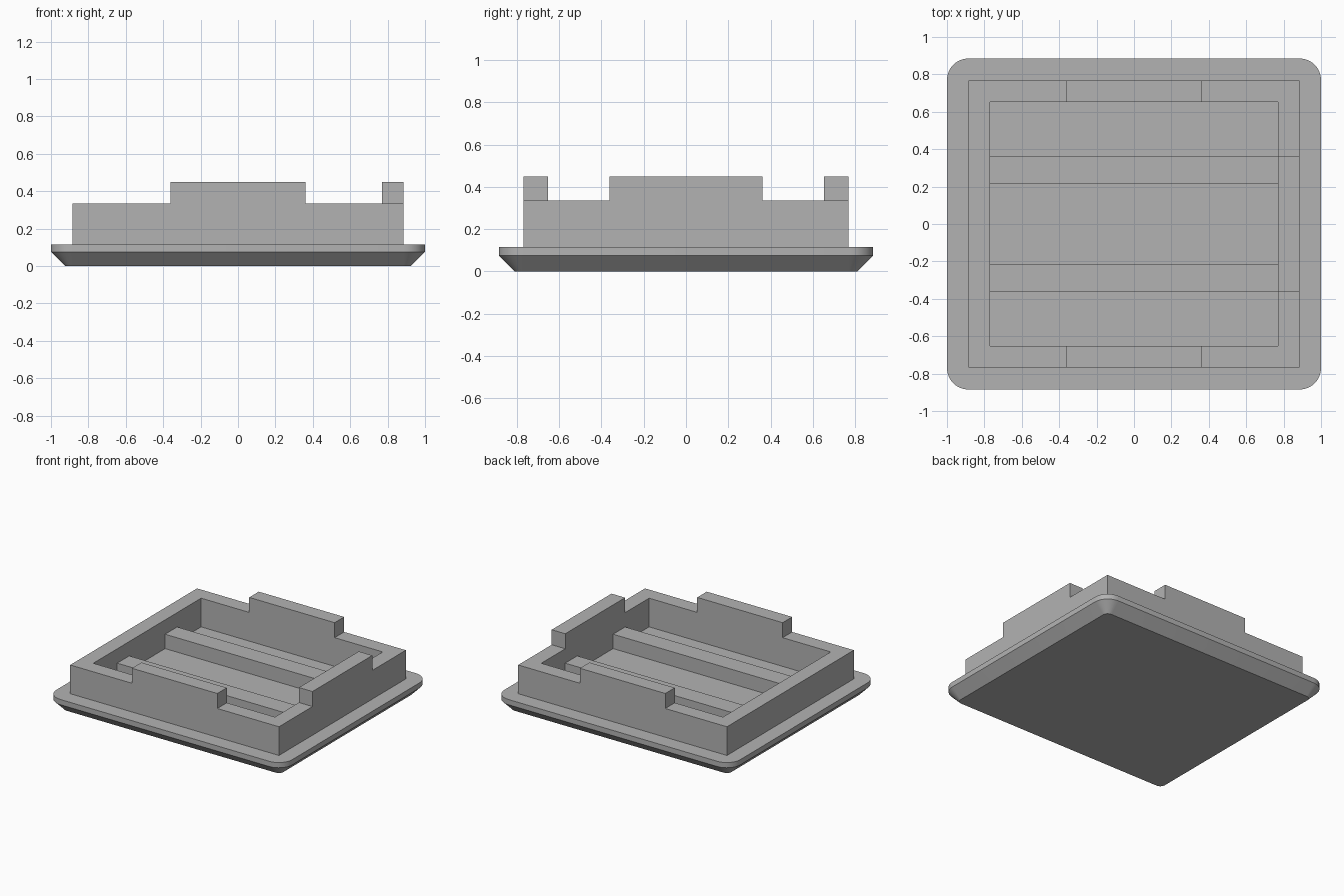
import bpy, bmesh
from math import cos, sin, pi

cube = bpy.data.objects.get("Cube")
if cube:
    bpy.data.objects.remove(cube, do_unlink=True)

grey = bpy.data.materials.new("matte grey")
grey.use_nodes = True
colour = (0.45, 0.45, 0.45, 1)
grey.diffuse_color = colour
grey.node_tree.nodes["Principled BSDF"].inputs["Base Color"].default_value = colour

# Key levels and wall sizes
RIM, PLATE, RIB, WALL, TAB = 0.075, 0.115, 0.225, 0.335, 0.45
OUT_X, OUT_Y, THICK = 0.885, 0.768, 0.115
IN_X, IN_Y = OUT_X - THICK, OUT_Y - THICK


def finish(name, bm):
    bmesh.ops.recalc_face_normals(bm, faces=bm.faces)
    mesh = bpy.data.meshes.new(name)
    bm.to_mesh(mesh)
    bm.free()
    mesh.materials.append(grey)
    obj = bpy.data.objects.new(name, mesh)
    bpy.context.collection.objects.link(obj)
    return obj


def rounded_loop(bm, hx, hy, r, z, steps=8):
    verts = []
    for q, (sx, sy) in enumerate([(1, 1), (-1, 1), (-1, -1), (1, -1)]):
        for i in range(steps + 1):
            a = (q + i / steps) * pi / 2
            verts.append(bm.verts.new((sx * (hx - r) + r * cos(a),
                                       sy * (hy - r) + r * sin(a), z)))
    return verts


def bridge(bm, low, high):
    n = len(low)
    for i in range(n):
        j = (i + 1) % n
        bm.faces.new((low[i], low[j], high[j], high[i]))


def box(name, x0, x1, y0, y1, z0, z1):
    bm = bmesh.new()
    corners = [(x0, y0), (x1, y0), (x1, y1), (x0, y1)]
    low, high = [[bm.verts.new((x, y, z)) for x, y in corners] for z in (z0, z1)]
    bridge(bm, low, high)
    bm.faces.new(low)
    bm.faces.new(high)
    return finish(name, bm)


# Base plate with rounded corners and a chamfered underside
bm = bmesh.new()
loops = [rounded_loop(bm, 1 - d, 0.885 - d, 0.115 - d, z)
         for d, z in [(0.075, 0), (0, RIM), (0, PLATE)]]
for low, high in zip(loops, loops[1:]):
    bridge(bm, low, high)
bm.faces.new(loops[0])
bm.faces.new(loops[-1])
plate = finish("base_plate", bm)
bpy.context.view_layer.objects.active = plate
plate.select_set(True)
bpy.ops.object.shade_smooth_by_angle(angle=pi / 6)
plate.select_set(False)

# Rectangular wall frame
bm = bmesh.new()
ring = []
for hx, hy, z in [(OUT_X, OUT_Y, PLATE), (OUT_X, OUT_Y, WALL),
                  (IN_X, IN_Y, WALL), (IN_X, IN_Y, PLATE)]:
    ring.append([bm.verts.new((sx * hx, sy * hy, z))
                 for sx, sy in [(-1, -1), (1, -1), (1, 1), (-1, 1)]])
for i in range(4):
    bridge(bm, ring[i], ring[(i + 1) % 4])
finish("wall_frame", bm)

# Raised tabs on three walls
HALF = 0.362
box("front_tab", -HALF, HALF, -OUT_Y, -IN_Y, WALL, TAB)
box("back_tab", -HALF, HALF, IN_Y, OUT_Y, WALL, TAB)
box("left_tab", IN_X, OUT_X, -HALF, HALF, WALL, TAB)

# Ribs across the floor
for name, y in [("front_rib", -0.29), ("back_rib", 0.29)]:
    box(name, -IN_X, IN_X, y - 0.073, y + 0.073, PLATE, RIB)
